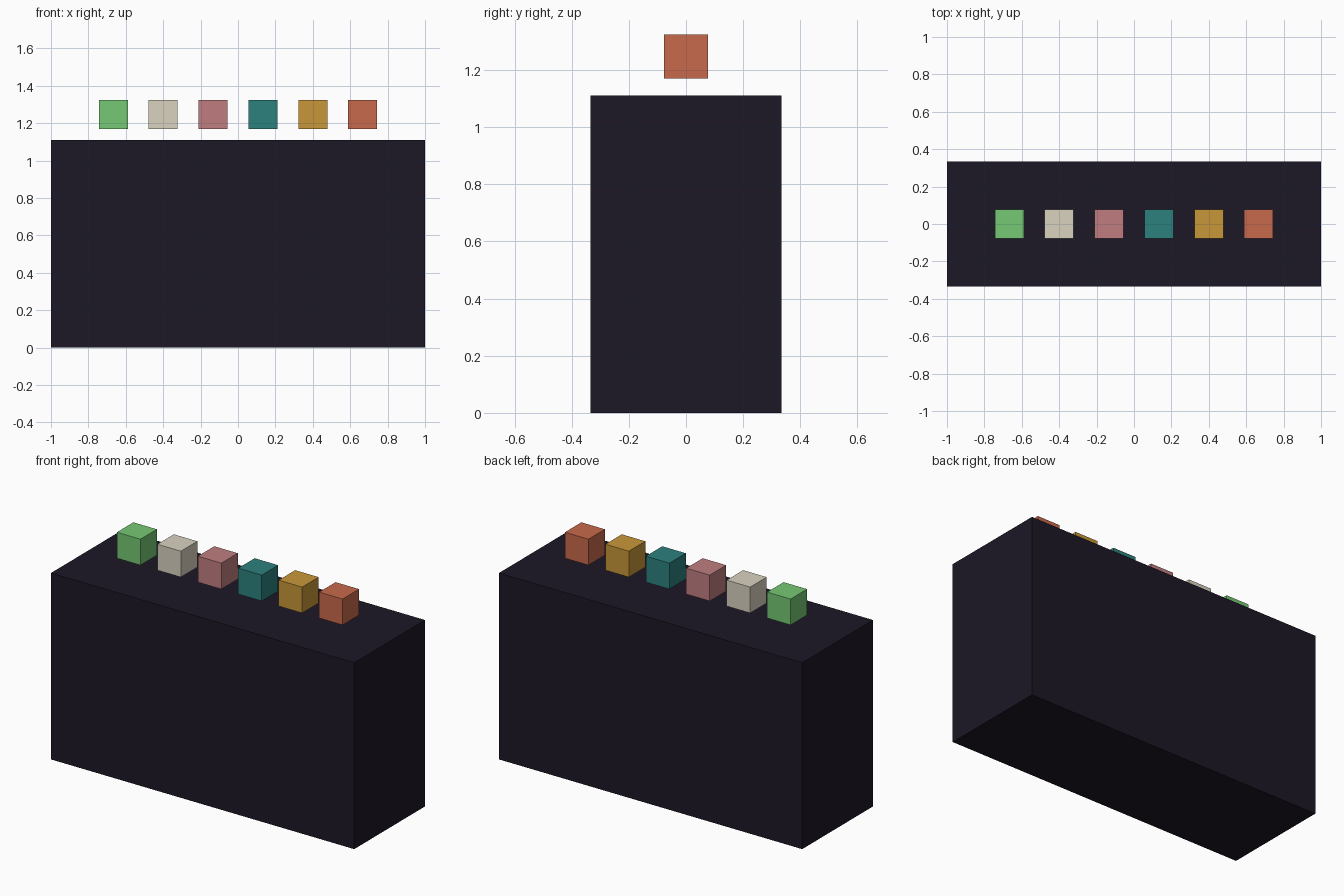
import bpy

if "Cube" in bpy.data.objects:
    bpy.data.objects.remove(bpy.data.objects["Cube"])


def material(name, rgb):
    # Convert 0-255 display colour to linear
    mat = bpy.data.materials.new(name)
    mat.diffuse_color = [(c / 255) ** 2.2 for c in rgb] + [1]
    mat.use_nodes = True
    mat.node_tree.nodes["Principled BSDF"].inputs["Base Color"].default_value = mat.diffuse_color
    return mat


def box(name, size, centre, mat):
    bpy.ops.mesh.primitive_cube_add(size=1, location=centre)
    obj = bpy.context.object
    obj.name = name
    obj.scale = size
    bpy.ops.object.transform_apply(location=False, rotation=False, scale=True)
    obj.data.materials.append(mat)
    return obj


# Large dark cabinet
HEIGHT = 1.111
box("cabinet", (2, 0.667, HEIGHT), (0, 0, HEIGHT / 2), material("dark", (34, 30, 42)))

# Row of coloured cubes hovering just above the cabinet top
colours = [
    ("green", (117, 199, 115)),
    ("cream", (217, 209, 191)),
    ("pink", (191, 125, 128)),
    ("teal", (48, 128, 125)),
    ("amber", (199, 150, 59)),
    ("orange", (199, 105, 77)),
]
CUBE = 0.155
for i, (name, rgb) in enumerate(colours):
    x = (i - 2.5) * 0.2667
    box(name + "_cube", (CUBE,) * 3, (x, 0, 1.247), material(name, rgb))
